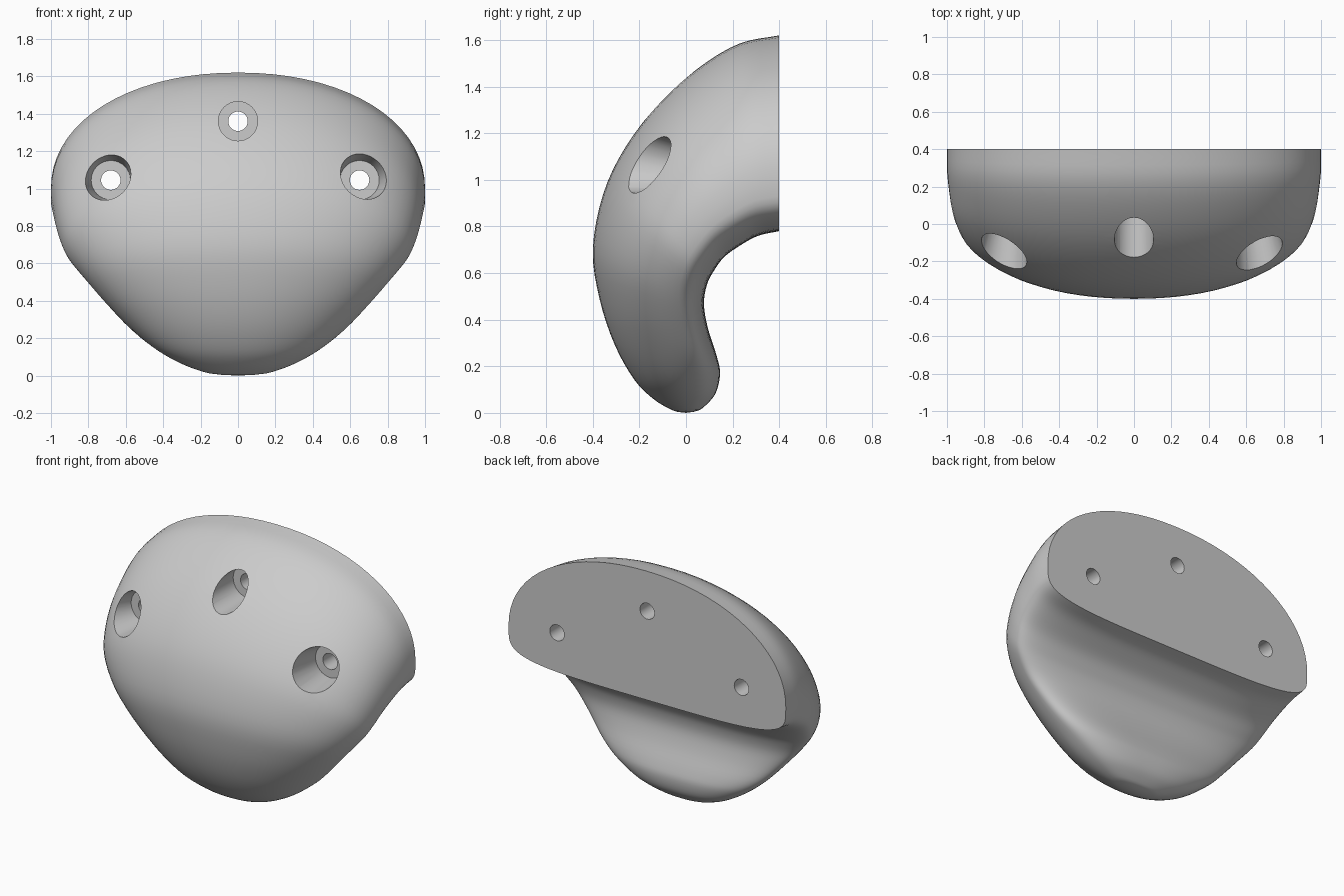
import bpy, bmesh, math
from mathutils import Vector

cube = bpy.data.objects.get("Cube")
if cube:
    bpy.data.objects.remove(cube, do_unlink=True)

grey = bpy.data.materials.new("light_grey")
grey.use_nodes = True
grey.diffuse_color = (0.6, 0.6, 0.6, 1)
bsdf = grey.node_tree.nodes["Principled BSDF"]
bsdf.inputs["Base Color"].default_value = grey.diffuse_color
bsdf.inputs["Roughness"].default_value = 0.7

# Stations from the wall to the tip: underside y, z, outer y, z, half width
STATIONS = [
    (.40, .78, .40, 1.62, 1.0),
    (.31, .76, .23, 1.585, 1.0),
    (.235, .72, .06, 1.485, .99),
    (.165, .67, -.11, 1.335, .975),
    (.12, .61, -.26, 1.14, .95),
    (.09, .55, -.355, .94, .91),
    (.077, .465, -.40, .70, .82),
    (.095, .36, -.37, .485, .71),
    (.133, .24, -.305, .29, .58),
    (.146, .165, -.22, .14, .46),
    (.125, .08, -.14, .06, .32),
    (.07, .02, -.07, .017, .18),
    (.035, .005, -.035, .004, .09),
]
SIDES, STEPS = 72, 4


def spline(points, steps):
    """Smooth curve through all points, in any number of dimensions."""
    pts = [Vector(p) for p in points]
    pts = [pts[0] * 2 - pts[1]] + pts + [pts[-1] * 2 - pts[-2]]
    out = []
    for a, b, c, d in zip(pts, pts[1:], pts[2:], pts[3:]):
        for i in range(steps):
            t = i / steps
            out.append(b + (c - a) * (t / 2) + (a * 2 - b * 5 + c * 4 - d) * (t * t / 2)
                       + (b * 3 - a - c * 3 + d) * (t ** 3 / 2))
    return out + [pts[-2]]


def power(v, n):
    return math.copysign(abs(v) ** (2 / n), v)


def section(station, t):
    """Domed outline with a flatter underside that gets rounder to the tip."""
    iy, iz, oy, oz, width = station
    belly = .26 + .22 * t ** 3
    low_n = 4.2 - 2.0 * t
    ring = []
    for k in range(SIDES):
        a = math.tau * k / SIDES
        c, s = math.cos(a), math.sin(a)
        n = 2.1 if s >= 0 else low_n
        f = belly + (1 - belly if s >= 0 else belly) * power(s, n)
        ring.append((width * power(c, n), iy + (oy - iy) * f, iz + (oz - iz) * f))
    return ring


# Body: loft of the sections, flat wall face, rounded tip
bm = bmesh.new()
path = spline(STATIONS, STEPS)
rings = [[bm.verts.new(p) for p in section(st, i / (len(path) - 1))]
         for i, st in enumerate(path)]
for r0, r1 in zip(rings, rings[1:]):
    for k in range(SIDES):
        j = (k + 1) % SIDES
        bm.faces.new((r0[k], r0[j], r1[j], r1[k]))
bm.faces.new(rings[0])
tip = bm.verts.new((0, 0, 0))
for k in range(SIDES):
    bm.faces.new((rings[-1][k], rings[-1][(k + 1) % SIDES], tip))
bmesh.ops.recalc_face_normals(bm, faces=bm.faces)
mesh = bpy.data.meshes.new("hold_body")
bm.to_mesh(mesh)
bm.free()
mesh.materials.append(grey)
body = bpy.data.objects.new("hold_body", mesh)
bpy.context.collection.objects.link(body)


def cut(start, end, r_start, r_end):
    """Subtract a round bore lying between two points, with ends facing y."""
    cbm = bmesh.new()
    loops = []
    for centre, r in ((start, r_start), (end, r_end)):
        loops.append([cbm.verts.new((centre[0] + r * math.cos(math.tau * k / 32), centre[1],
                                     centre[2] + r * math.sin(math.tau * k / 32)))
                      for k in range(32)])
    for k in range(32):
        j = (k + 1) % 32
        cbm.faces.new((loops[0][k], loops[0][j], loops[1][j], loops[1][k]))
    for loop in loops:
        cbm.faces.new(loop)
    bmesh.ops.recalc_face_normals(cbm, faces=cbm.faces)
    cmesh = bpy.data.meshes.new("bore_cutter")
    cbm.to_mesh(cmesh)
    cbm.free()
    cmesh.materials.append(grey)
    cutter = bpy.data.objects.new("bore_cutter", cmesh)
    bpy.context.collection.objects.link(cutter)
    cutter.hide_render = True
    mod = body.modifiers.new("bore", "BOOLEAN")
    mod.operation, mod.solver, mod.object = "DIFFERENCE", "EXACT", cutter
    bpy.ops.object.modifier_apply(modifier=mod.name)
    bpy.data.objects.remove(cutter, do_unlink=True)


bpy.ops.object.select_all(action="DESELECT")
bpy.context.view_layer.objects.active = body
body.select_set(True)

# Bolt holes: sunk seat (flared outwards on the sides) and a through hole
for x, z, floor, lean, mouth in ((0, 1.36, .10, 0, .105),
                                 (-.68, 1.045, .02, -.07, .18),
                                 (.65, 1.045, .02, .08, .18)):
    cut((x, floor, z), (x + lean, -.45, z + abs(lean)), .105, mouth)
    cut((x, floor - .05, z), (x, .5, z), .052, .052)

bpy.ops.object.shade_smooth_by_angle(angle=math.radians(40))
